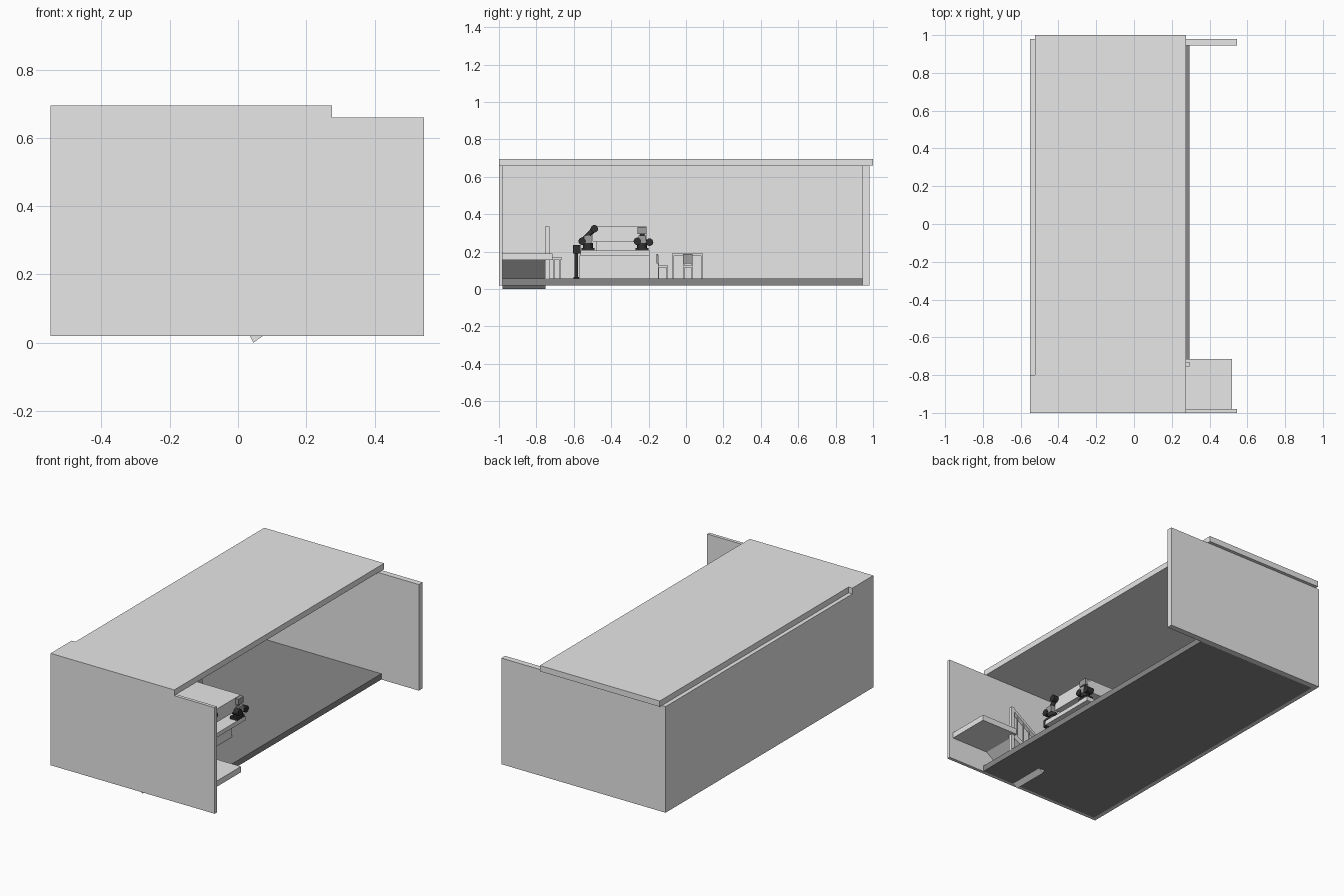
import bpy, bmesh
from mathutils import Vector

cube = bpy.data.objects.get("Cube")
if cube:
    bpy.data.objects.remove(cube, do_unlink=True)


def material(name, v):
    m = bpy.data.materials.new(name)
    m.use_nodes = True
    m.diffuse_color = (v, v, v, 1)
    m.node_tree.nodes["Principled BSDF"].inputs["Base Color"].default_value = (v, v, v, 1)
    return m


LIGHT = material("light grey", 0.8)
FLOOR = material("floor grey", 0.25)
DARK = material("machine black", 0.03)
MID = material("machine grey", 0.35)


def finish(name, bm, mat):
    bmesh.ops.recalc_face_normals(bm, faces=bm.faces)
    mesh = bpy.data.meshes.new(name)
    bm.to_mesh(mesh)
    bm.free()
    mesh.materials.append(mat)
    ob = bpy.data.objects.new(name, mesh)
    bpy.context.collection.objects.link(ob)
    return ob


def box(name, x, y, z, mat=LIGHT):
    """Box from (min, max) ranges on each axis."""
    bm = bmesh.new()
    bmesh.ops.create_cube(bm, size=1)
    for v in bm.verts:
        v.co = [r[0] if c < 0 else r[1] for r, c in zip((x, y, z), v.co)]
    return finish(name, bm, mat)


def prism(name, points, y0, y1, mat=LIGHT):
    """Extrude an x-z outline along y."""
    bm = bmesh.new()
    face = bm.faces.new([bm.verts.new((px, y0, pz)) for px, pz in points])
    top = bmesh.ops.extrude_face_region(bm, geom=[face])["geom"]
    for v in top:
        if isinstance(v, bmesh.types.BMVert):
            v.co.y = y1
    return finish(name, bm, mat)


def rod(name, a, b, r, mat, sides=16):
    """Cylinder running from a to b."""
    a, b = Vector(a), Vector(b)
    bm = bmesh.new()
    bmesh.ops.create_cone(bm, cap_ends=True, segments=sides, radius1=r, radius2=r,
                          depth=(b - a).length)
    q = (b - a).to_track_quat("Z", "Y")
    for v in bm.verts:
        v.co = q @ v.co + (a + b) / 2
    ob = finish(name, bm, mat)
    for p in ob.data.polygons:
        p.use_smooth = len(p.vertices) == 4
    return ob


# Room shell: floor, three walls, roof with a wider front corner
box("floor", (-0.525, 0.295), (-0.98, 0.945), (0.02, 0.055), FLOOR)
box("front_wall", (-0.55, 0.545), (-1, -0.98), (0.02, 0.66))
box("back_wall", (-0.55, 0.545), (0.945, 0.98), (0.02, 0.66))
box("long_wall", (-0.55, -0.525), (-0.98, 0.945), (0.02, 0.66))
box("roof", (-0.525, 0.275), (-1, 1), (0.66, 0.695))
box("roof_corner", (-0.55, -0.525), (-1, -0.8), (0.66, 0.695))

# Landing and stair down into the room
box("landing", (0.27, 0.52), (-0.98, -0.715), (0.155, 0.19))
STEPS = 8
run, rise = 0.235 / STEPS, 0.17 / STEPS
outline = [(0.27, 0.155), (0.27, 0.19)]
for i in range(STEPS):
    px, pz = 0.27 - i * run, 0.19 - (i + 1) * rise
    outline += [(px, pz), (px - run, pz)]
outline.append((0.045, 0.0))
prism("stair", outline, -0.98, -0.75)

# Stair railing
box("upper_post", (0.275, 0.295), (-0.755, -0.73), (0.055, 0.335))
box("lower_post", (0.06, 0.08), (-0.755, -0.73), (0.055, 0.19))
prism("handrail", [(0.07, 0.17), (0.285, 0.315), (0.285, 0.335), (0.07, 0.19)], -0.755, -0.73)
prism("stair_stringer", [(0.06, 0.02), (0.285, 0.155), (0.285, 0.19), (0.06, 0.055)], -0.755, -0.74)
for i in range(4):
    bx = 0.11 + i * 0.043
    bz = 0.04 + (bx - 0.06) * 0.6
    box("baluster", (bx, bx + 0.006), (-0.746, -0.74), (bz, bz + 0.14))

# Work cell: cabinet, top and hood
box("cell_cabinet", (-0.15, 0.095), (-0.57, -0.195), (0.055, 0.18))
box("cell_top", (-0.17, 0.185), (-0.565, -0.195), (0.18, 0.205))
box("cell_hood", (-0.15, 0.165), (-0.5, -0.21), (0.255, 0.335))
box("hood_column", (-0.15, 0.05), (-0.48, -0.23), (0.205, 0.255))


def robot(y, s, reach):
    """Jointed machine arm; s is the direction it leans along y."""
    x = 0.165
    box("robot_base", (x - 0.03, x + 0.02), (y - 0.035, y + 0.035), (0.205, 0.22), DARK)
    rod("robot_turntable", (x, y, 0.22), (x, y, 0.245), 0.027, DARK)
    box("robot_body", (x - 0.02, x + 0.025), (y - 0.02, y + 0.02), (0.245, 0.285), MID)
    points = [Vector((x + 0.005, y + s * dy, z)) for dy, z in reach]
    for a, b in zip(points, points[1:]):
        rod("robot_link", a, b, 0.014, DARK)
    for p in points:
        rod("robot_joint", p - Vector((0.02, 0, 0)), p + Vector((0.025, 0, 0)), 0.02, DARK)


robot(-0.525, 1, [(-0.03, 0.255), (0.035, 0.322)])
robot(-0.235, -1, [(0.025, 0.255), (-0.04, 0.25)])
box("robot_head", (0.145, 0.185), (-0.26, -0.21), (0.295, 0.332), MID)
rod("robot_neck", (0.165, -0.235, 0.26), (0.165, -0.235, 0.3), 0.012, DARK)

# Control stand beside the cell
box("control_post", (0.13, 0.155), (-0.597, -0.577), (0.06, 0.2), DARK)
box("control_foot", (0.115, 0.17), (-0.602, -0.572), (0.055, 0.065), DARK)
box("control_box", (0.12, 0.165), (-0.605, -0.565), (0.19, 0.235), DARK)

# Stool
box("stool_seat", (-0.03, 0.03), (-0.72, -0.662), (0.157, 0.168))
for lx in (-0.022, 0.014):
    for ly in (-0.712, -0.678):
        box("stool_leg", (lx, lx + 0.008), (ly, ly + 0.008), (0.055, 0.157))

# Desk with open front
box("desk_top", (-0.52, -0.3), (-0.075, 0.09), (0.178, 0.19))
for dy in (-0.075, 0.08):
    box("desk_side", (-0.52, -0.3), (dy, dy + 0.01), (0.055, 0.178))
box("desk_back", (-0.52, -0.51), (-0.065, 0.08), (0.055, 0.178))


def chair(cx, cy, facing):
    """Chair whose sitter looks along the given x-y direction."""
    fx, fy = facing

    def part(name, f, w, z, mat=LIGHT):
        us = [(cx + fx * a - fy * b, cy + fy * a + fx * b) for a in f for b in w]
        xs, ys = zip(*us)
        box(name, (min(xs), max(xs)), (min(ys), max(ys)), z, mat)

    part("chair_seat", (-0.025, 0.03), (-0.025, 0.025), (0.115, 0.125))
    part("chair_back", (-0.032, -0.024), (-0.025, 0.025), (0.135, 0.188), MID)
    for w in (-0.025, 0.019):
        part("chair_upright", (-0.025, -0.019), (w, w + 0.006), (0.055, 0.18))
        part("chair_leg", (0.022, 0.028), (w, w + 0.006), (0.055, 0.115))


chair(-0.24, 0.01, (-1, 0))
chair(-0.41, -0.125, (0, 1))
